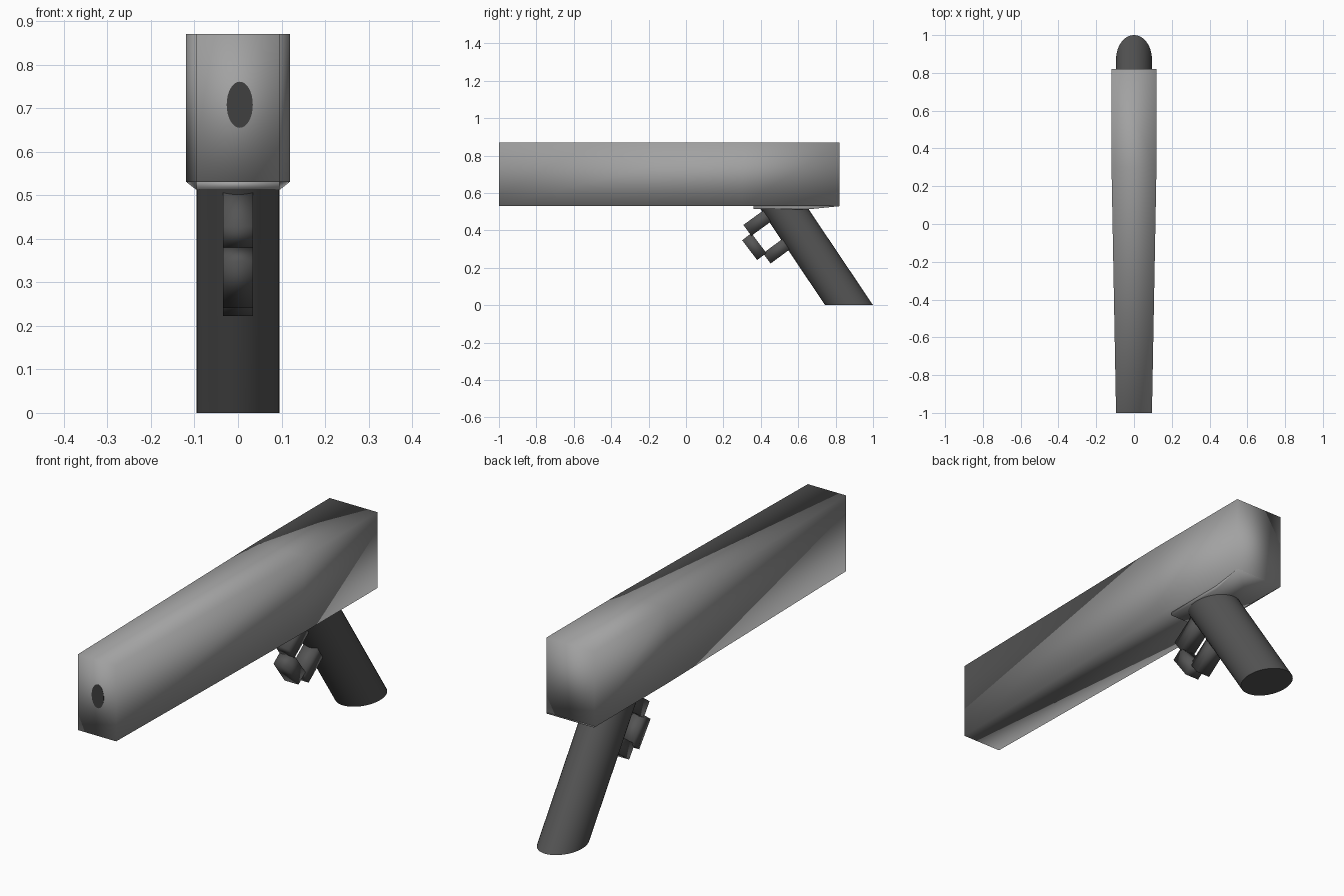
import bpy, bmesh, math
from mathutils import Vector

if "Cube" in bpy.data.objects:
    bpy.data.objects.remove(bpy.data.objects["Cube"])


def material(name, v):
    m = bpy.data.materials.new(name)
    m.diffuse_color = (v, v, v, 1)
    m.use_nodes = True
    m.node_tree.nodes["Principled BSDF"].inputs["Base Color"].default_value = m.diffuse_color
    return m


grey = material("mid grey", 0.36)
dark = material("dark grey", 0.09)
black = material("near black", 0.05)


def loft(name, rings, mat, angle=None):
    """Skin a list of equal-length rings and cap both ends."""
    bm = bmesh.new()
    loops = [[bm.verts.new(p) for p in r] for r in rings]
    n = len(loops[0])
    for a, b in zip(loops, loops[1:]):
        for i in range(n):
            j = (i + 1) % n
            bm.faces.new((a[i], a[j], b[j], b[i]))
    bm.faces.new(loops[0][::-1])
    bm.faces.new(loops[-1])
    bmesh.ops.recalc_face_normals(bm, faces=bm.faces)
    me = bpy.data.meshes.new(name)
    bm.to_mesh(me)
    bm.free()
    me.materials.append(mat)
    ob = bpy.data.objects.new(name, me)
    bpy.context.collection.objects.link(ob)
    if angle is None:
        me.polygons.foreach_set("use_smooth", [True] * len(me.polygons))
    else:
        bpy.ops.object.select_all(action='DESELECT')
        ob.select_set(True)
        bpy.context.view_layer.objects.active = ob
        bpy.ops.object.shade_smooth_by_angle(angle=math.radians(angle))
    return ob


def section(y, w, z0, z1):
    return [(-w, y, z0), (w, y, z0), (w, y, z1), (-w, y, z1)]


# Long body, slightly wider at the back, softly shaded throughout
loft("body", [section(-1, 0.095, 0.53, 0.87), section(0.3, 0.119, 0.53, 0.87),
              section(0.82, 0.119, 0.53, 0.87)], grey)

# Shallow raised pad under the body, where the grip joins
loft("grip_pad", [section(0.36, 0.095, 0.515, 0.535), section(0.65, 0.095, 0.512, 0.535),
                  section(0.82, 0.117, 0.529, 0.535)], grey)


# Raked oval grip
def oval(yc, z, rx, ry, n=40):
    return [(rx * math.cos(t), yc + ry * math.sin(t), z)
            for t in (2 * math.pi * i / n for i in range(n))]


loft("grip", [oval(0.872, 0, 0.095, 0.128), oval(0.516, 0.53, 0.095, 0.128)], dark, 40)

# Oval muzzle plate on the front
muzzle = [[(0.004 + 0.03 * math.cos(t), y, 0.708 + 0.053 * math.sin(t))
           for t in (2 * math.pi * i / 32 for i in range(32))] for y in (-1.001, -0.996)]
loft("muzzle", muzzle, black, 40)


# Trigger guard made of three short bars
def bar(name, p, q, thick, w=0.034):
    p, q = Vector((0, *p)), Vector((0, *q))
    d = (q - p).normalized()
    s = Vector((0, -d.z, d.y)) * thick / 2
    x = Vector((w, 0, 0))
    loft(name, [[c - x - s, c + x - s, c + x + s, c - x + s] for c in (p, q)], dark)


bar("guard_upper", (0.328, 0.40), (0.48, 0.51), 0.072)
bar("guard_front", (0.325, 0.366), (0.405, 0.26), 0.062)
bar("guard_lower", (0.432, 0.25), (0.57, 0.352), 0.068)
